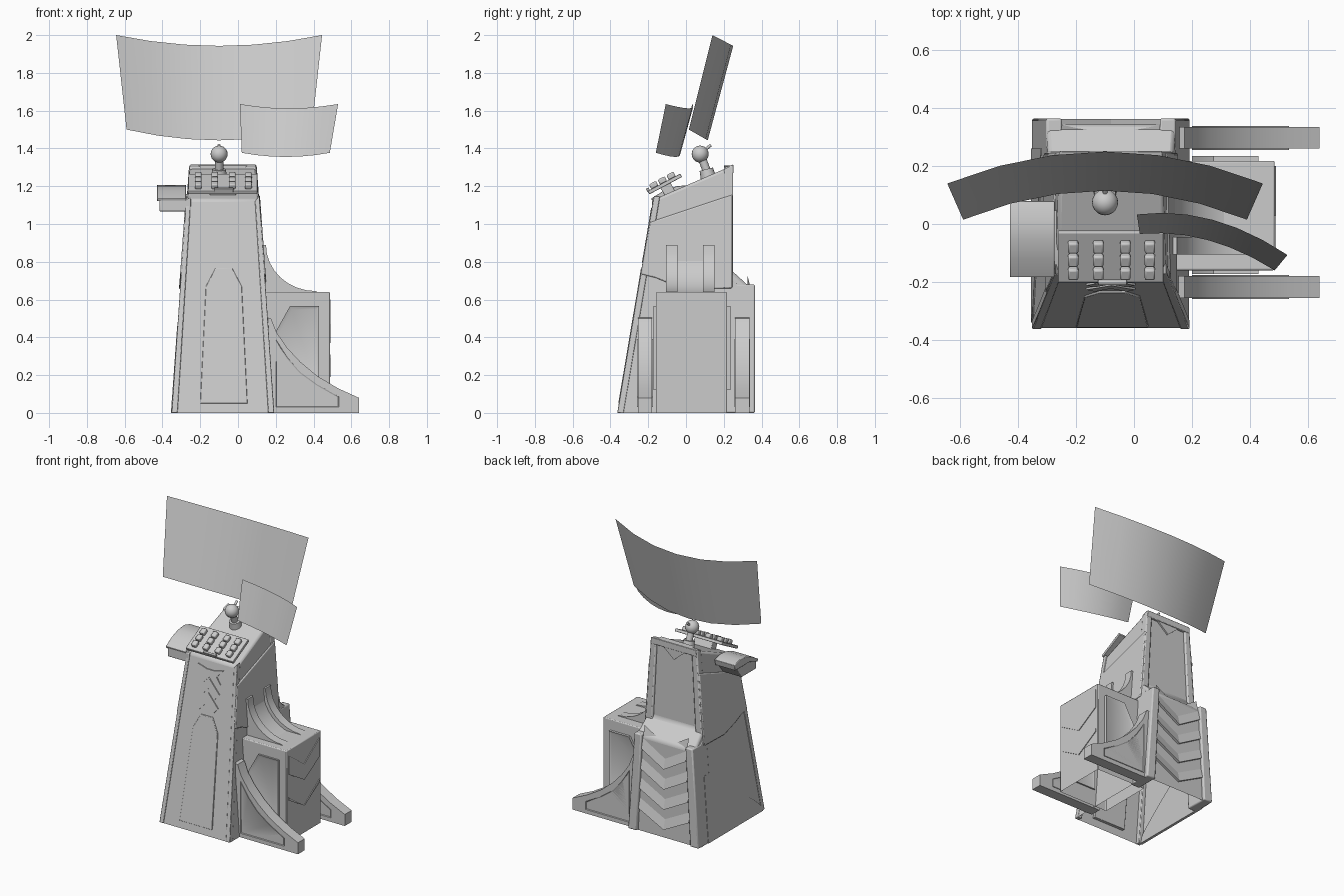
import bpy, bmesh, math
from mathutils import Matrix, Vector

if "Cube" in bpy.data.objects:
    bpy.data.objects.remove(bpy.data.objects["Cube"])

CX = -0.08


def half(z):
    return 0.27 - 0.08 * z / 1.13


def front_y(z):
    return -0.36 + 0.168 * z


def finish(name, bm, bevel=0.0, smooth=True):
    bmesh.ops.recalc_face_normals(bm, faces=bm.faces)
    me = bpy.data.meshes.new(name)
    bm.to_mesh(me)
    bm.free()
    ob = bpy.data.objects.new(name, me)
    bpy.context.collection.objects.link(ob)
    if bevel:
        m = ob.modifiers.new("Bevel", 'BEVEL')
        m.width, m.segments, m.limit_method = bevel, 2, 'ANGLE'
    if smooth:
        bpy.ops.object.select_all(action='DESELECT')
        ob.select_set(True)
        bpy.context.view_layer.objects.active = ob
        bpy.ops.object.shade_smooth_by_angle(angle=math.radians(35))
    return ob


def prism(name, pts, a, b, place, bevel=0.0, open_bottom=False, inset=None):
    """Extrude a 2D profile between a and b; place(p, q, t) gives the 3D point."""
    bm = bmesh.new()
    lo = [bm.verts.new(place(p, q, a)) for p, q in pts]
    hi = [bm.verts.new(place(p, q, b)) for p, q in pts]
    caps = [bm.faces.new(lo), bm.faces.new(hi)]
    n = len(pts)
    for i in range(n):
        j = (i + 1) % n
        bm.faces.new((lo[i], lo[j], hi[j], hi[i]))
    bmesh.ops.recalc_face_normals(bm, faces=bm.faces)
    if inset:
        bmesh.ops.inset_region(bm, faces=caps, thickness=inset[0], depth=inset[1])
    if open_bottom:
        low = [f for f in bm.faces if all(v.co.z < 1e-4 for v in f.verts)]
        bmesh.ops.delete(bm, geom=low, context='FACES')
    return finish(name, bm, bevel)


def tapered(y, z, t):      # side profile, width follows the tower
    return (CX + t * half(z), y, z)


def on_front(x, z, d):     # plate lying on the sloping front
    return (x, front_y(z) + d, z)


def along_x(y, z, t):
    return (t, y, z)


def along_y(x, z, t):
    return (x, t, z)


def box(name, size, mat, bevel=0.0):
    bm = bmesh.new()
    bmesh.ops.create_cube(bm, size=1, matrix=mat @ Matrix.Diagonal((*size, 1)))
    return finish(name, bm, bevel)


# Tower body with open base
prism("tower_body", [(-0.36, 0), (-0.17, 1.13), (0.235, 1.305), (0.235, 0.76),
                     (0.345, 0.66), (0.345, 0)], -1, 1, tapered, 0.014, True)

# Rear corner rails and side cowls on both sides
rail = [(0.2, 0), (0.2, 1.29), (0.25, 1.315), (0.25, 0.7), (0.275, 0.68),
        (0.365, 0.68), (0.365, 0)]
cowl = [(-0.238, 0.735), (-0.19, 1.01), (0.245, 1.155), (0.245, 0.66),
        (0.02, 0.655), (-0.1, 0.69), (-0.16, 0.715)]
for side, s in (("left", -1), ("right", 1)):
    prism("rear_rail_" + side, rail, 0.76 * s, 1.01 * s, tapered, 0.008)
    prism("side_cowl_" + side, cowl, 0.9 * s, 1.04 * s, tapered, 0.006)
    # slim front corner trim
    prism("front_trim_" + side,
          [(CX + s * 0.272, 0), (CX + s * 0.24, 0), (CX + s * 0.17, 1.12), (CX + s * 0.193, 1.15)],
          -0.004, 0.03, on_front, 0.004)

# Curved plate low on the left side
arc = [(0.26, 0.0), (0.26, 0.46)]
for i in range(8):
    a = i / 7 * math.pi / 2
    arc.append((0.24 - 0.56 * math.sin(a), 0.04 + 0.38 * (1 - math.sin(a)) + 0.04 * math.cos(a)))
arc.append((-0.34, 0.0))
prism("left_lower_plate", arc, -0.95, -1.02, tapered)

# Top back lip
prism("top_lip", [(0.2, 1.27), (0.2, 1.3), (0.252, 1.315), (0.252, 1.27)], -0.99, 0.99, tapered, 0.004)
# V collar high on the back
prism("rear_collar", [(CX - 0.13, 1.31), (CX + 0.13, 1.31), (CX, 1.2)], 0.2, 0.246, along_y)

# Overlapping V shingles on the lower back
for k in range(4):
    zt = 0.73 - k * 0.14
    bm = bmesh.new()
    rows = []
    for dz, y in ((0, 0.325), (-0.15, 0.362), (-0.15, 0.33)):
        rows.append([bm.verts.new((CX + s * 0.78 * half(zt), y, zt + dz - (0.1 if s == 0 else 0)))
                     for s in (-1, 0, 1)])
    for r in range(2):
        for c in range(2):
            bm.faces.new((rows[r][c], rows[r][c + 1], rows[r + 1][c + 1], rows[r + 1][c]))
    finish("rear_shingle", bm, smooth=False)

# Front plate, chevrons and emblem
prism("front_plate", [(-0.2, 0.05), (0.05, 0.05), (0.02, 0.67), (-0.03, 0.765),
                      (-0.12, 0.765), (-0.17, 0.67)], -0.007, 0.02, on_front, 0.003)
for k in range(2):
    z = 0.83 + 0.09 * k
    prism("front_chevron", [(CX - 0.085, z), (CX, z + 0.085), (CX + 0.085, z), (CX + 0.055, z - 0.035),
                            (CX, z + 0.025), (CX - 0.055, z - 0.035)], -0.007, 0.02, on_front)
prism("front_crest", [(CX + x, z) for x, z in
      [(-0.1, 1.085), (-0.03, 1.065), (0.03, 1.065), (0.1, 1.085), (0.05, 1.03), (0.085, 0.985),
       (0.055, 0.965), (0, 1.02), (-0.055, 0.965), (-0.085, 0.985), (-0.05, 1.03)]],
      -0.007, 0.02, on_front)

# Side cabinet with door panels and chevron
prism("side_cabinet", [(0.1, 0), (0.486, 0), (0.486, 0.64), (0.1, 0.64)], -0.16, 0.218,
      along_y, 0.006, True)
panel = [(0.2, 0.12), (0.43, 0.12), (0.43, 0.565), (0.275, 0.565), (0.2, 0.43)]
prism("cabinet_panel_front", panel, -0.172, -0.15, along_y, inset=(0.022, -0.008))
prism("cabinet_panel_back", panel, 0.21, 0.235, along_y, inset=(0.022, -0.008))
for zt, h in ((0.6, 0.23), (0.31, 0.12)):
    prism("cabinet_chevron", [(-0.14, zt), (0.03, zt - 0.12), (0.2, zt), (0.2, zt - h + 0.1),
                              (0.03, zt - h), (-0.14, zt - h + 0.1)], 0.47, 0.491, along_x)


# Curved ducts from cabinet up to the tower
def duct(drop):
    curve = [(0.42 - drop, 0.64)]
    for i in range(9):
        a = i / 8 * math.pi / 2
        curve.append((0.41 - drop - 0.262 * math.sin(a), 0.89 - drop - 0.245 * math.cos(a)))
    return curve + [(0.05, 0.89 - drop), (0.05, 0.62), (0.42 - drop, 0.62)]


prism("duct_front", duct(0), -0.105, -0.045, along_y)
prism("duct_back", duct(0), 0.09, 0.15, along_y)
prism("duct_middle", duct(0.018), -0.05, 0.095, along_y)

# Swept feet with recessed sides
foot = [(0.14, 0), (0.64, 0), (0.64, 0.08), (0.53, 0.13), (0.42, 0.195), (0.33, 0.27),
        (0.26, 0.345), (0.205, 0.425), (0.175, 0.5), (0.14, 0.51)]
for nm, y0 in (("front", -0.255), ("back", 0.26)):
    prism("foot_" + nm, foot, y0, y0 + 0.075, along_y)
    # raised inner panel on each face
    inner = [(0.2, 0.03), (0.535, 0.03), (0.535, 0.085), (0.42, 0.15), (0.33, 0.215),
             (0.26, 0.295), (0.2, 0.39)]
    prism("foot_panel_" + nm, inner, y0 - 0.004, y0 + 0.079, along_y, inset=(0.006, -0.004))

# Tilted keypad with keys, handle and neck
tilt = Matrix.Translation((-0.08, -0.112, 1.212)) @ Matrix.Rotation(math.radians(28), 4, 'X')
box("keypad", (0.365, 0.195, 0.02), tilt, 0.003)
for x in (-0.13, -0.043, 0.05, 0.135):
    for y in (-0.055, -0.003, 0.049):
        box("key", (0.036, 0.042, 0.03), tilt @ Matrix.Translation((x, y, 0.022)), 0.007)
box("keypad_handle", (0.1, 0.015, 0.025), tilt @ Matrix.Translation((0.005, -0.093, 0.012)), 0.003)
box("keypad_neck", (0.14, 0.06, 0.08), tilt @ Matrix.Translation((0, 0, -0.04)), 0.004)


# Ball joint on top
def rod(name, a, b, r1, r2):
    a, b = Vector(a), Vector(b)
    d = b - a
    bm = bmesh.new()
    bmesh.ops.create_cone(bm, cap_ends=True, segments=16, radius1=r1, radius2=r2, depth=d.length,
                          matrix=Matrix.Translation((a + b) / 2) @ d.to_track_quat('Z', 'Y').to_matrix().to_4x4())
    finish(name, bm)


rod("ball_base", (-0.1, 0.12, 1.24), (-0.1, 0.107, 1.29), 0.042, 0.036)
rod("ball_stem", (-0.1, 0.11, 1.28), (-0.1, 0.08, 1.36), 0.022, 0.022)
rod("ball_stick", (-0.1, 0.08, 1.375), (-0.1, 0.132, 1.418), 0.008, 0.008)
bm = bmesh.new()
bmesh.ops.create_uvsphere(bm, u_segments=20, v_segments=12, radius=0.045,
                          matrix=Matrix.Translation((-0.1, 0.075, 1.37)))
finish("ball", bm)

# Reader hood and block on the left
prism("reader_hood", [(0.08, 1.19), (0.02, 1.207), (-0.05, 1.2), (-0.12, 1.175), (-0.185, 1.135),
                      (-0.178, 1.12), (-0.09, 1.15), (0.07, 1.15)], -0.428, -0.275, along_x, 0.003)
prism("reader_block", [(0.05, 1.16), (-0.09, 1.16), (-0.18, 1.13), (-0.18, 1.067), (-0.02, 1.067)],
      -0.415, -0.25, along_x, 0.004)


# Curved display sheets
def screen(name, top, bottom, n=6):
    bm = bmesh.new()
    rows = [[bm.verts.new(f(-1 + 2 * i / n)) for i in range(n + 1)] for f in (bottom, top)]
    for i in range(n):
        bm.faces.new((rows[0][i], rows[0][i + 1], rows[1][i + 1], rows[1][i]))
    finish(name, bm)


screen("large_screen",
       lambda u: (-0.1 + 0.545 * u, 0.25 - 0.11 * u * u, 1.943 + 0.057 * u * u),
       lambda u: (-0.1 + 0.49 * u, 0.115 - 0.1 * u * u, 1.443 + 0.057 * u * u))
screen("small_screen",
       lambda u: (0.27 + 0.26 * u, 0.015 - 0.07 * u - 0.052 * u * u, 1.612 + 0.023 * u * u),
       lambda u: (0.253 + 0.233 * u, -0.055 - 0.063 * u - 0.042 * u * u, 1.355 + 0.022 * u * u))
